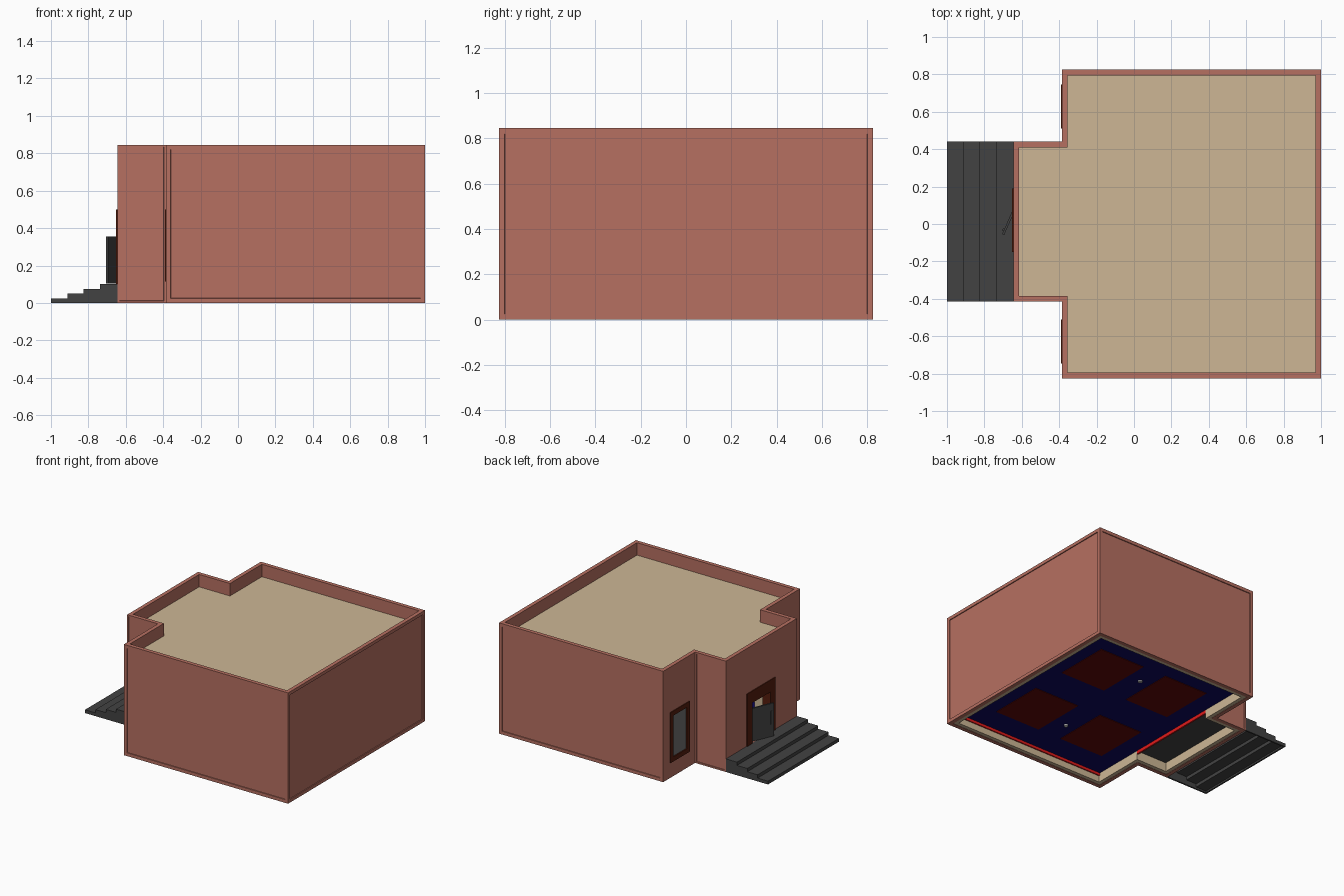
import bpy, bmesh, math
from mathutils import Matrix, Vector

if "Cube" in bpy.data.objects:
    bpy.data.objects.remove(bpy.data.objects["Cube"])


def mat(name, rgb):
    m = bpy.data.materials.new(name)
    m.diffuse_color = (*rgb, 1)
    m.use_nodes = True
    m.node_tree.nodes["Principled BSDF"].inputs["Base Color"].default_value = m.diffuse_color
    return m


BRICK = mat("brick", (0.47, 0.16, 0.12))
TAN = mat("tan", (0.61, 0.47, 0.30))
DARK = mat("dark_stone", (0.055, 0.055, 0.055))
BLUE = mat("blue_floor", (0.004, 0.002, 0.11))
RUG = mat("dark_red", (0.11, 0.002, 0.002))
RED = mat("red_trim", (0.75, 0.01, 0.01))
WOOD = mat("brown_wood", (0.09, 0.012, 0.004))
GLASS = mat("grey_glass", (0.16, 0.16, 0.16))
WHITE = mat("white", (0.8, 0.8, 0.8))


def finish(name, bm, m):
    bmesh.ops.recalc_face_normals(bm, faces=bm.faces)
    me = bpy.data.meshes.new(name)
    bm.to_mesh(me)
    bm.free()
    ob = bpy.data.objects.new(name, me)
    bpy.context.collection.objects.link(ob)
    if m:
        me.materials.append(m)
    return ob


def box(name, x, y, z, m=None):
    bm = bmesh.new()
    bmesh.ops.create_cube(bm, size=1)
    for v in bm.verts:
        v.co = [(r[0] + r[1]) / 2 + c * (r[1] - r[0]) for r, c in zip((x, y, z), v.co)]
    return finish(name, bm, m)


def prism(name, pts, depth, m):
    """Solid from a closed loop of points, pushed along a vector."""
    bm = bmesh.new()
    a = [bm.verts.new(p) for p in pts]
    b = [bm.verts.new(Vector(p) + Vector(depth)) for p in pts]
    bm.faces.new(a)
    bm.faces.new(b)
    for i in range(len(a)):
        j = (i + 1) % len(a)
        bm.faces.new((a[i], a[j], b[j], b[i]))
    return finish(name, bm, m)


def footprint(d, z):
    """Building outline moved inward by d."""
    w, n, e, s = -0.645 + d, -0.385 + d, 1 - d, 0.825 - d
    p0, p1 = -0.415 + d, 0.44 - d
    return [(x, y, z) for x, y in ((w, p0), (n, p0), (n, -s), (e, -s),
                                   (e, s), (n, s), (n, p1), (w, p1))]


def wall_ring(name, d0, d1, z0, z1, m, panels=False):
    bm = bmesh.new()
    loops = [[bm.verts.new(p) for p in footprint(d, z)]
             for d, z in ((d0, z0), (d0, z1), (d1, z1), (d1, z0))]
    outer = []
    for k in range(4):
        a, b = loops[k], loops[(k + 1) % 4]
        for i in range(8):
            j = (i + 1) % 8
            f = bm.faces.new((a[i], a[j], b[j], b[i]))
            if k == 0:
                outer.append(f)
    bmesh.ops.recalc_face_normals(bm, faces=bm.faces)
    if panels:
        # Shallow recessed panels on the sides facing front, right and back
        for f in outer:
            if f.normal.x > -0.5:
                t = 0.035 if f.calc_area() > 0.5 else 0.016
                bmesh.ops.inset_individual(bm, faces=[f], thickness=t, depth=0)
                bmesh.ops.inset_individual(bm, faces=[f], thickness=0.001, depth=-0.006)
    return finish(name, bm, m)


def cut(ob, cutter):
    cutter.hide_render = True
    mod = ob.modifiers.new("opening", 'BOOLEAN')
    mod.operation = 'DIFFERENCE'
    mod.solver = 'EXACT'
    mod.object = cutter
    bpy.context.view_layer.objects.active = ob
    bpy.ops.object.modifier_apply(modifier=mod.name)


def frame(name, x, y, z, t, m, sill=True):
    """Rectangular trim in a wall facing -x."""
    box(name + "_side_a", x, (y[0], y[0] + t), z, m)
    box(name + "_side_b", x, (y[1] - t, y[1]), z, m)
    inner = (y[0] + t, y[1] - t)
    box(name + "_head", x, inner, (z[1] - (t if sill else 0.09), z[1]), m)
    if sill:
        box(name + "_sill", x, inner, (z[0], z[0] + t), m)


# Walls with parapet, inner lining, roof
outer_wall = wall_ring("outer_wall", 0, 0.03, 0, 0.845, BRICK, panels=True)
lining = wall_ring("inner_lining", 0.03, 0.058, 0.002, 0.73, TAN)
prism("roof", footprint(0.029, 0.72), (0, 0, 0.03), TAN)

# Openings: door in the projecting bay, a window on either side of it
WINDOWS = ((0.51, 0.745), (-0.745, -0.51))
holes = [box("door_cutter", (-0.75, -0.5), (-0.14, 0.18), (0.1, 0.49))]
holes += [box("window_cutter", (-0.45, -0.28), (a + 0.01, b - 0.01), (0.125, 0.49))
          for a, b in WINDOWS]
for h in holes:
    cut(outer_wall, h)
    cut(lining, h)
for h in holes:
    bpy.data.objects.remove(h)

for k, y in enumerate(WINDOWS):
    frame(f"window_frame_{k}", (-0.391, -0.32), y, (0.115, 0.50), 0.035, WOOD)
    box(f"window_pane_{k}", (-0.382, -0.372), (y[0] + 0.03, y[1] - 0.03), (0.14, 0.475), GLASS)

# Door frame and door standing ajar
frame("door_frame", (-0.651, -0.585), (-0.15, 0.19), (0.098, 0.50), 0.064, WOOD, sill=False)
swing = Matrix.Translation((-0.62, 0.125, 0)) @ Matrix.Rotation(-math.atan2(0.08, 0.182), 4, 'Z')
for part in (box("door", (-0.006, 0.006), (-0.198, 0), (0.103, 0.355), GLASS),
             box("door_handle", (-0.014, -0.006), (-0.18, -0.168), (0.2, 0.3), DARK)):
    part.data.materials[0] = DARK
    part.matrix_world = swing

# Entrance steps: hollow stepped shell closed by two side plates
t, h, xe = 0.012, 0.025, -0.645
xs = [-1, -0.912, -0.825, -0.738]
top, under = [], []
for i, x in enumerate(xs):
    top += [(x, h * i), (x, h * (i + 1))]
    under += [(x + t, max(0, h * i - t)), (x + t, h * (i + 1) - t)]
top.append((xe, 4 * h))
under.append((xe, 4 * h - t))
shell = top + under[::-1]
prism("steps", [(x, -0.41, z) for x, z in shell], (0, 0.845, 0), DARK)
for k, y in enumerate((-0.415, 0.428)):
    prism(f"steps_side_{k}", [(x, y, z) for x, z in top + [(xe, 0)]], (0, t, 0), DARK)

# Floors, trim and rugs
box("main_floor", (-0.328, 0.943), (-0.768, 0.768), (0.07, 0.085), BLUE)
box("entry_floor", (-0.588, -0.332), (-0.358, 0.383), (0.07, 0.1), DARK)
box("floor_trim_entry", (-0.338, -0.326), (-0.358, 0.383), (0.045, 0.09), RED)
for s in (-1, 1):
    y = sorted((s * 0.768, s * 0.758))
    box("floor_trim_side", (-0.327, 0.942), y, (0.05, 0.09), RED)
    yr = sorted((s * 0.14, s * 0.565))
    for k, x in enumerate(((-0.18, 0.19), (0.39, 0.77))):
        box(f"rug_{k}", x, yr, (0.066, 0.09), RUG)
    # Small pedestal between each pair of rugs
    bm = bmesh.new()
    for r, z0, z1 in ((0.015, 0.06, 0.2), (0.07, 0.2, 0.215)):
        bmesh.ops.create_cone(bm, cap_ends=True, segments=16, radius1=r, radius2=r, depth=z1 - z0,
                              matrix=Matrix.Translation((0.28, s * 0.4, (z0 + z1) / 2)))
    finish("pedestal", bm, WHITE)
